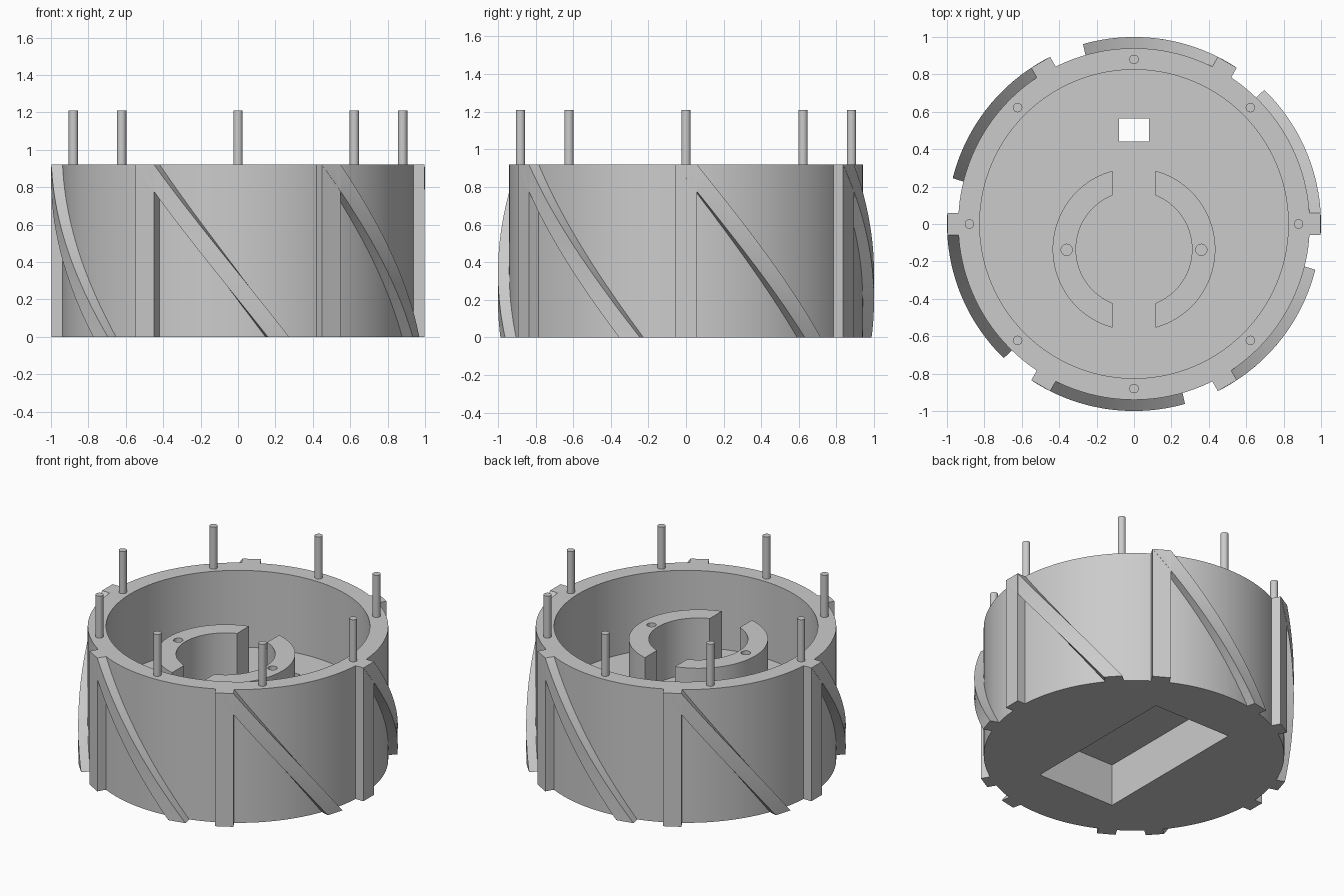
import bpy, bmesh, math
from mathutils import Matrix, Vector

if "Cube" in bpy.data.objects:
    bpy.data.objects.remove(bpy.data.objects["Cube"])

H = 0.92          # body height
FLOOR = 0.39      # height of the inner floor
grey = bpy.data.materials.new("plain grey")
grey.diffuse_color = (0.6, 0.6, 0.6, 1)
grey.use_nodes = True
grey.node_tree.nodes["Principled BSDF"].inputs["Base Color"].default_value = grey.diffuse_color


def finish(bm, name):
    bmesh.ops.recalc_face_normals(bm, faces=bm.faces)
    me = bpy.data.meshes.new(name)
    bm.to_mesh(me)
    bm.free()
    me.materials.append(grey)
    ob = bpy.data.objects.new(name, me)
    bpy.context.collection.objects.link(ob)
    return ob


def select(ob):
    bpy.ops.object.select_all(action='DESELECT')
    ob.select_set(True)
    bpy.context.view_layer.objects.active = ob


def smooth(ob):
    select(ob)
    bpy.ops.object.shade_smooth_by_angle(angle=math.radians(30))


def cylinder(name, r, z0, z1, x=0, y=0, n=32):
    bm = bmesh.new()
    bmesh.ops.create_cone(bm, cap_ends=True, segments=n, radius1=r, radius2=r, depth=z1 - z0,
                          matrix=Matrix.Translation((x, y, (z0 + z1) / 2)))
    return finish(bm, name)


def box(name, x0, x1, y0, y1, z0, z1):
    bm = bmesh.new()
    bmesh.ops.create_cube(bm, size=1)
    bmesh.ops.scale(bm, vec=(x1 - x0, y1 - y0, z1 - z0), verts=bm.verts)
    bmesh.ops.translate(bm, vec=((x0 + x1) / 2, (y0 + y1) / 2, (z0 + z1) / 2), verts=bm.verts)
    return finish(bm, name)


def cut(ob, cutter):
    mod = ob.modifiers.new("cut", 'BOOLEAN')
    mod.operation, mod.object, mod.solver = 'DIFFERENCE', cutter, 'EXACT'
    select(ob)
    bpy.ops.object.modifier_apply(modifier=mod.name)
    bpy.data.objects.remove(cutter)


# Drum with inner cavity, underside pocket and cable slot
drum = cylinder("drum", 0.94, 0, H, n=144)
cut(drum, cylinder("cavity_cutter", 0.825, FLOOR, H + 0.2, n=144))
cut(drum, box("pocket_cutter", -0.295, 0.295, -0.565, 0.565, -0.2, 0.29))
cut(drum, box("slot_cutter", -0.08, 0.08, 0.44, 0.565, 0.2, 0.6))
smooth(drum)


def rib(name, angle, twist, steps):
    """Rectangular section swept from the bottom to the top, turning by twist."""
    bm = bmesh.new()
    section = [(0.93, -0.058), (0.998, -0.058), (0.998, 0.058), (0.93, 0.058)]
    rings = []
    for i in range(steps + 1):
        t = i / steps
        rot = Matrix.Rotation(angle + twist * (1 - t), 3, 'Z')
        rings.append([bm.verts.new(rot @ Vector((x, y, H * t))) for x, y in section])
    for a, b in zip(rings, rings[1:]):
        for k in range(4):
            j = (k + 1) % 4
            bm.faces.new((a[k], a[j], b[j], b[k]))
    bm.faces.new(rings[0])
    bm.faces.new(rings[-1])
    return finish(bm, name)


# Straight and spiral ribs around the outside
for i in range(6):
    a = i * math.pi / 3
    rib(f"straight_rib_{i + 1}", a, 0, 1)
    smooth(rib(f"spiral_rib_{i + 1}", a, math.radians(42.5), 40))

# Pins standing on the rim
for i in range(8):
    a = i * math.pi / 4
    smooth(cylinder(f"pin_{i + 1}", 0.025, H - 0.05, 1.21,
                    0.88 * math.cos(a), 0.88 * math.sin(a)))

# Split inner collar with a blind screw hole in each half
CY, R_OUT, R_IN, GAP = -0.135, 0.435, 0.31, 0.115
for side, name in ((1, "collar_right"), (-1, "collar_left")):
    bm = bmesh.new()
    pts = []
    for r, d in ((R_OUT, 1), (R_IN, -1)):
        lim = math.acos(GAP / r)
        for k in range(49):
            a = d * lim * (k / 24 - 1)
            pts.append((side * r * math.cos(a), CY + r * math.sin(a), FLOOR - 0.04))
    face = bm.faces.new([bm.verts.new(p) for p in pts])
    ext = bmesh.ops.extrude_face_region(bm, geom=[face], use_keep_orig=True)
    top = [v for v in ext["geom"] if isinstance(v, bmesh.types.BMVert)]
    bmesh.ops.translate(bm, vec=(0, 0, 0.78 - FLOOR + 0.04), verts=top)
    collar = finish(bm, name)
    cut(collar, cylinder("hole_cutter", 0.03, 0.5, 0.9, side * 0.36, CY - 0.003))
    smooth(collar)
